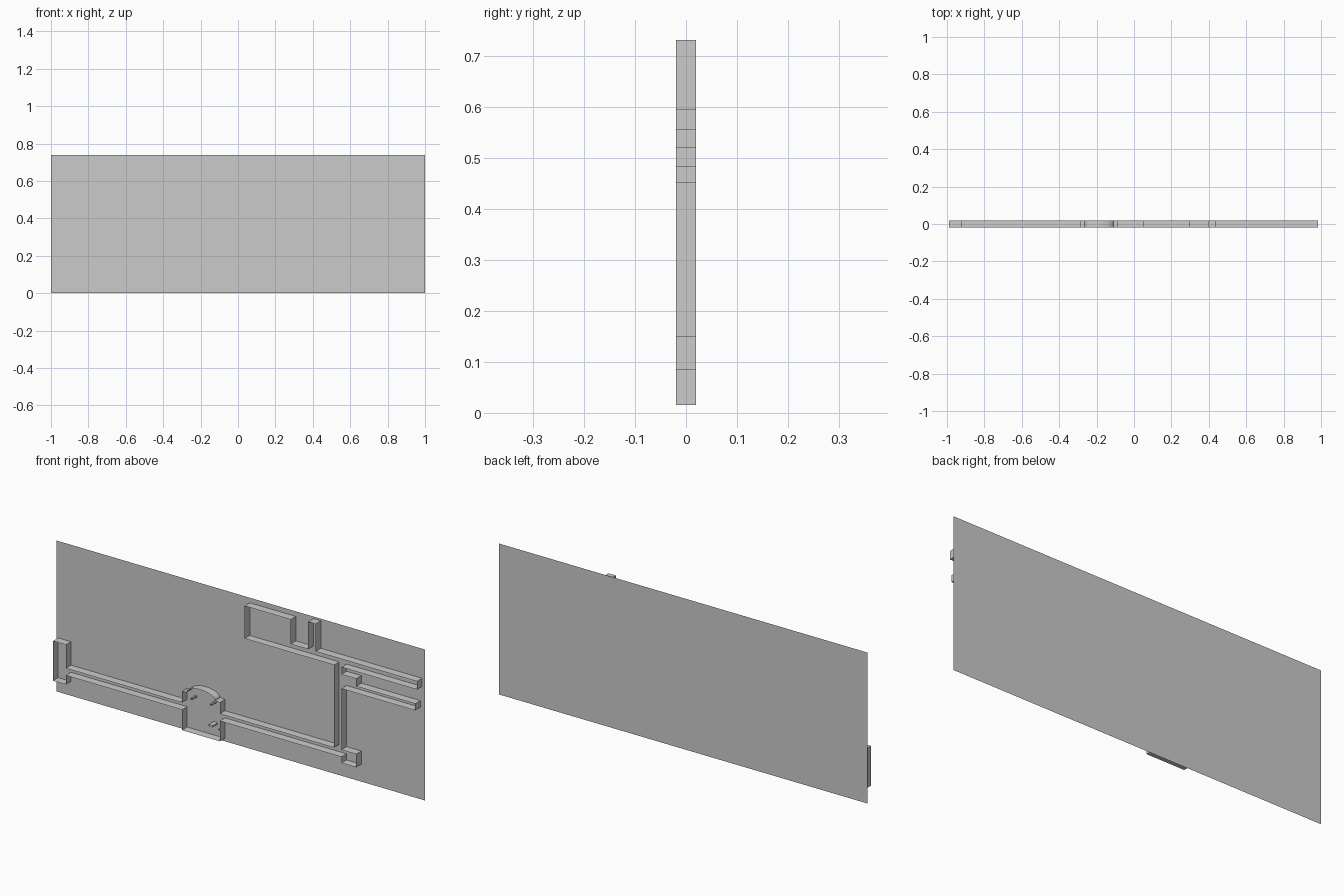
import bpy
import bmesh
import math

cube = bpy.data.objects.get("Cube")
if cube:
    bpy.data.objects.remove(cube, do_unlink=True)

FRONT, BACK = -0.02, 0.02

grey = bpy.data.materials.new("plain grey")
grey.use_nodes = True
colour = (0.6, 0.6, 0.6, 1)
grey.diffuse_color = colour
grey.node_tree.nodes["Principled BSDF"].inputs["Base Color"].default_value = colour


def finish(name, bm):
    mesh = bpy.data.meshes.new(name)
    bm.to_mesh(mesh)
    bm.free()
    mesh.materials.append(grey)
    obj = bpy.data.objects.new(name, mesh)
    bpy.context.collection.objects.link(obj)
    return obj


def wall_loop(name, points):
    """Closed x-z outline swept from the front edge back to the panel."""
    bm = bmesh.new()
    verts = [bm.verts.new((x, FRONT, z)) for x, z in points]
    edges = [bm.edges.new((a, b)) for a, b in zip(verts, verts[1:] + verts[:1])]
    swept = bmesh.ops.extrude_edge_only(bm, edges=edges)["geom"]
    moved = [g for g in swept if isinstance(g, bmesh.types.BMVert)]
    bmesh.ops.translate(bm, verts=moved, vec=(0, BACK - FRONT, 0))
    bmesh.ops.recalc_face_normals(bm, faces=bm.faces)
    return finish(name, bm)


def rectangle(x, z, width, height):
    w, h = width / 2, height / 2
    return [(x - w, z - h), (x + w, z - h), (x + w, z + h), (x - w, z + h)]


# Back panel
bm = bmesh.new()
bm.faces.new([bm.verts.new((x, BACK, z))
              for x, z in rectangle(0, 0.37, 2, 0.74)])
finish("back_panel", bm)

# Outline of the connected rooms and corridors
LOW, HIGH = 0.115, 0.15
left_room = [(-0.29, LOW), (-0.92, LOW), (-0.92, 0.07), (-0.99, 0.07),
             (-0.99, 0.265), (-0.92, 0.265), (-0.92, HIGH), (-0.29, HIGH)]
dome = [(-0.1875 - 0.077 * math.cos(math.pi * i / 12),
         0.207 + 0.033 * math.sin(math.pi * i / 12)) for i in range(13)]
hall_top = [(-0.29, 0.205)] + dome + [(-0.085, 0.205), (-0.085, HIGH)]
upper_rooms = [(0.535, HIGH), (0.535, 0.555), (0.05, 0.555), (0.05, 0.715),
               (0.30, 0.715), (0.30, 0.595), (0.395, 0.595), (0.395, 0.73),
               (0.435, 0.73), (0.435, 0.595), (0.985, 0.595), (0.985, 0.555)]
shaft = [(0.575, 0.555), (0.575, 0.52), (0.655, 0.52), (0.655, 0.483),
         (0.975, 0.483), (0.975, 0.45), (0.575, 0.45), (0.575, HIGH),
         (0.655, HIGH), (0.655, 0.085), (0.575, 0.085), (0.575, LOW)]
hall_base = [(-0.085, LOW), (-0.085, 0.015), (-0.29, 0.015)]
wall_loop("room_walls", left_room + hall_top + upper_rooms + shaft + hall_base)

# Small pegs in the domed hall
for name, x, z, width in (("left_peg", -0.24, 0.18, 0.008),
                          ("right_peg", -0.135, 0.18, 0.008),
                          ("lower_peg", -0.135, 0.077, 0.022),
                          ("wall_peg", -0.09, 0.07, 0.006)):
    wall_loop(name, rectangle(x, z, width, 0.008))
